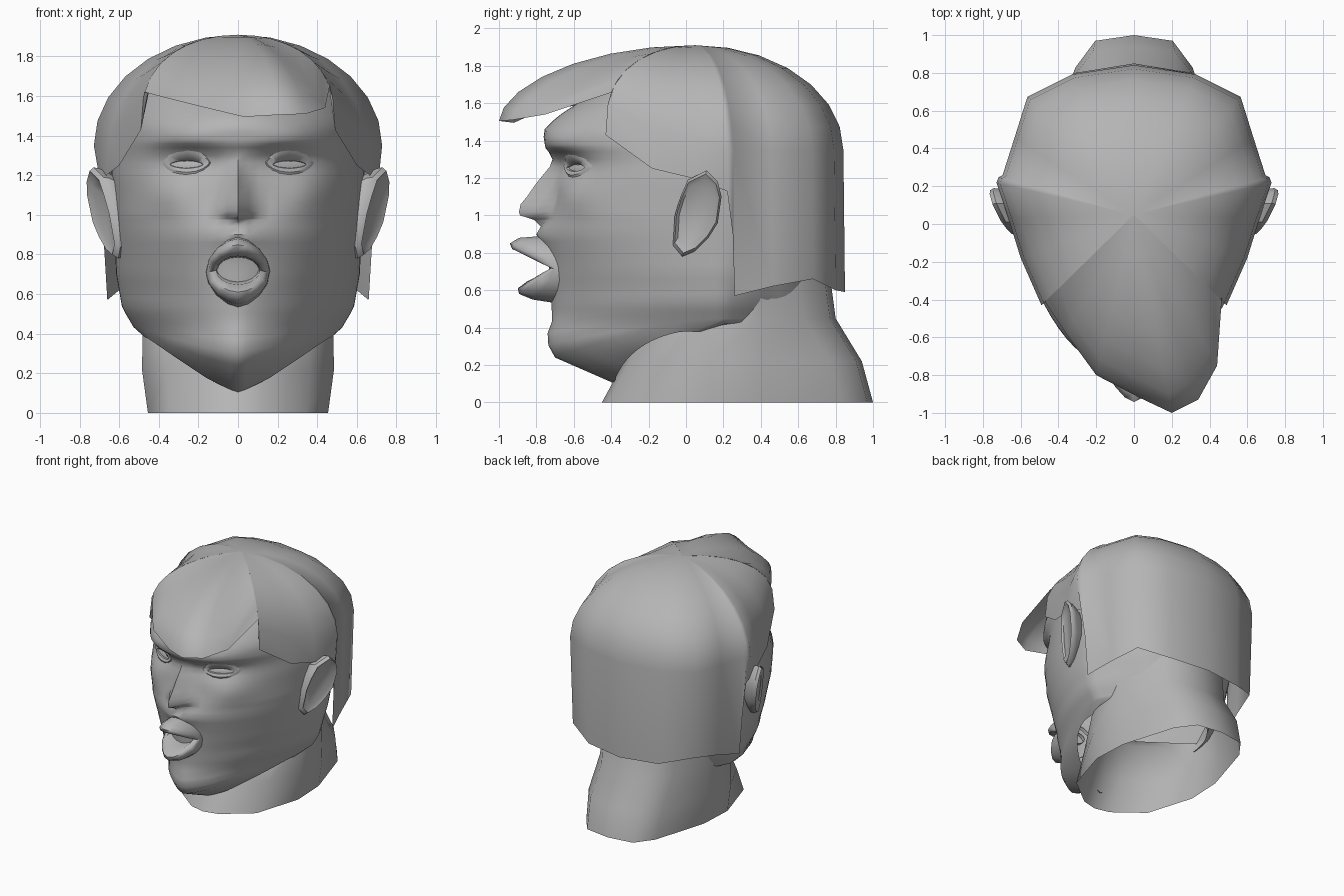
import bpy, bmesh, math
from math import sin, cos, pi, exp, sqrt

if "Cube" in bpy.data.objects:
    bpy.data.objects.remove(bpy.data.objects["Cube"])

grey = bpy.data.materials.new("plain grey")
grey.diffuse_color = (0.46, 0.46, 0.46, 1)
grey.use_nodes = True
grey.node_tree.nodes["Principled BSDF"].inputs["Base Color"].default_value = grey.diffuse_color


def lerp(table, z):
    """Piecewise linear lookup in (z, value) pairs."""
    if z <= table[0][0]:
        return table[0][1]
    for (a, p), (b, q) in zip(table, table[1:]):
        if z <= b:
            return p + (q - p) * (z - a) / (b - a)
    return table[-1][1]


def loft(name, loops, cap_end=False, cap_start=False, angle=40, mirror=False):
    """Skin equal-length closed loops of points."""
    bm = bmesh.new()
    rows = [[bm.verts.new(p) for p in loop] for loop in loops]
    n = len(rows[0])
    for a, b in zip(rows, rows[1:]):
        for i in range(n):
            j = (i + 1) % n
            bm.faces.new((a[i], a[j], b[j], b[i]))
    if cap_end:
        bm.faces.new(rows[-1])
    if cap_start:
        bm.faces.new(rows[0][::-1])
    bmesh.ops.remove_doubles(bm, verts=bm.verts, dist=1e-4)
    bmesh.ops.recalc_face_normals(bm, faces=bm.faces)
    me = bpy.data.meshes.new(name)
    bm.to_mesh(me)
    bm.free()
    ob = bpy.data.objects.new(name, me)
    bpy.context.collection.objects.link(ob)
    me.materials.append(grey)
    bpy.ops.object.select_all(action='DESELECT')
    ob.select_set(True)
    bpy.context.view_layer.objects.active = ob
    bpy.ops.object.shade_smooth_by_angle(angle=math.radians(angle))
    if mirror:
        ob.modifiers.new("mirror", 'MIRROR')
    return ob


# Head outline by height: half width, front depth, back depth
WIDTH = [(.1, .36), (.37, .49), (.53, .585), (.7, .615), (1, .63), (1.2, .64),
         (1.45, .62), (1.6, .56), (1.75, .44), (1.82, .33), (1.87, .14)]
FRONT = [(.1, -.62), (.24, -.70), (.34, -.755), (.42, -.715), (.55, -.72), (.74, -.735),
         (.9, -.76), (1.1, -.71), (1.28, -.69), (1.36, -.75), (1.45, -.765), (1.52, -.70),
         (1.6, -.58), (1.75, -.35), (1.82, -.2), (1.87, -.05)]
BACK = [(.1, .64), (.5, .7), (.8, .75), (1.3, .79), (1.6, .70), (1.75, .55), (1.82, .42), (1.87, .2)]
REAR_NARROW = [(.43, .78), (.7, .9), (1, 1)]
POWER = [(.3, 1.6), (.6, 1.65), (1.0, 2)]
NOSE = [(.95, 0), (.975, .06), (1.0, .15), (1.04, .175), (1.17, .10), (1.3, .01), (1.34, 0)]
NOSE_W = [(.97, .06), (1.03, .12), (1.15, .07), (1.3, .06)]
CY = .2


def bump(x, z, x0, z0, sx, sz):
    return exp(-((x - x0) / sx) ** 2 - ((z - z0) / sz) ** 2)


def face_y(x, z):
    """Depth of the face surface, with nose, brow, sockets and cheeks."""
    x = abs(x)
    w, p = lerp(WIDTH, z), lerp(POWER, z)
    y = CY + (lerp(FRONT, z) - CY) * max(0, 1 - (x / w) ** p) ** (1 / p)
    y -= lerp(NOSE, z) * max(0, 1 - x / lerp(NOSE_W, z))
    y -= .035 * bump(x, z, .28, 1.39, .16, .045)
    y += .045 * bump(x, z, .24, 1.27, .13, .07)
    y -= .04 * bump(x, z, .36, 1.1, .12, .09)
    y -= .04 * bump(x, z, 0, .9, .12, .06)
    return y


# Head: rings that dip to a pointed chin at the front
COLS = 72
JAW = [(0, .24), (.2, .275), (.42, .35), (.56, .43)]
UNDER = [(0, .10), (.15, .17), (.3, .27), (.46, .38)]
zs = sorted({round(.5 + .04 * i, 3) for i in range(34)} | {.975, 1.0, 1.34, 1.36, 1.87})


def head_point(k, z):
    a = 2 * pi * k / COLS
    x, f = lerp(WIDTH, z) * sin(a), cos(a)
    if f > 1e-6:
        return (x, face_y(x, z), z)
    x *= 1 - (1 - lerp(REAR_NARROW, z)) * min(1, -2 * f)
    return (x, CY - f * (lerp(BACK, z) - CY), z)


loops = [[], []]
for k in range(COLS):
    a = 2 * pi * k / COLS
    ux = .47 * sin(a)
    if cos(a) > 0:
        uy, uz = .08 - .46 * cos(a), lerp(UNDER, abs(ux))
    else:
        uy, uz = .08 - .5 * cos(a), .4
    loops[0].append((ux, uy, uz))
    loops[1].append(head_point(k, lerp(JAW, abs(.56 * sin(a))) if cos(a) > 0 else .43))
jaw = loops[1]
for t in (.25, .5, .75):
    loops.append([head_point(k, jaw[k][2] + t * (zs[0] - jaw[k][2])) for k in range(COLS)])
loops += [[head_point(k, z) for k in range(COLS)] for z in zs]
loft("head", loops, cap_end=True, angle=50)

# Neck: open tube that leans back, short at the throat and tall at the nape
loops = []
for z, w, front, back in ((0, .455, -.45, 1.0), (.22, .485, -.33, .94), (.45, .48, -.2, .8), (.9, .5, -.15, .74)):
    half = [(0, front), (.27 * w, front + .03), (.75 * w, front + .2), (w, .12), (w * .97, .4),
            (.68 * w, back - .17), (.45 * w, back - .03), (0, back)]
    ring = [(x, y, z) for x, y in half] + [(-x, y, z) for x, y in half[-2:0:-1]]
    if z > .8:
        ring = [(x, y, .47 + .43 * min(1, max(0, (y - .1) / .5))) for x, y, _ in ring]
    loops.append(ring)
loft("neck", loops, angle=50)

# Hair: each column arcs from the crown to a shoulder, then drops to its cut edge
# (x, y, z, bow): a small bow value gives a squarer arc
side = [(.49, -.43, 1.43, .71), (.6, -.18, 1.25, .75), (.665, .03, 1.2, .8), (.69, .22, 1.13, 1),
        (.68, .25, .9, 1), (.66, .26, .57, 1), (.60, .46, .62, 1), (.535, .68, .66, 1), (.31, .80, .6, 1)]
edge = [(.2, -1, 1.505, 1.15), (.34, -.93, 1.51, 1.4), (.44, -.75, 1.54, 1.8), (.465, -.39, 1.66, .71)]
edge += side + [(0, .85, .59, 1)] + [(-x, y, z, b) for x, y, z, b in side[::-1]]
edge += [(-.45, -.37, 1.62, .71), (-.36, -.58, 1.59, 1.6), (-.2, -.8, 1.55, 1.4), (.03, -.92, 1.495, 1.2)]
STEPS = 7
loops = [[] for _ in range(STEPS + 2)]
for x, y, z, bow in edge:
    sx, sy, sz, full = x, y, z, .5 * pi
    if z > 1.6:  # temple corners stop part way down their arc
        sx, sy, sz = math.copysign(.49, x), -.43, 1.43
        full = math.acos(((z - sz) / (1.91 - sz)) ** (1 / bow))
    elif z < 1.18:
        sx, sy, sz = x * 1.055, y * .99, 1.35
    for i in range(STEPS + 1):
        t = full * i / STEPS
        loops[i].append((sx * sin(t), .05 + (sy - .05) * sin(t), sz + (1.91 - sz) * max(0, cos(t)) ** bow))
    loops[-1].append((x, y, z))
loft("hair", loops, angle=60)


# Rings of lips and eyelids that follow the face
def oval(x0, z0, rx, rz, depth, n=16, peak=0, px=1, pz=1):
    pts = []
    for i in range(n):
        a = 2 * pi * i / n
        c, s = cos(a), sin(a)
        x = x0 + rx * math.copysign(abs(c) ** px, c)
        z = z0 + rz * math.copysign(abs(s) ** pz, s)
        pts.append((x, face_y(x, z) - depth - peak * abs(s) ** .8, z))
    return pts


loft("lips", [oval(0, .71, .165, .18, -.03, px=1.2, pz=1.2), oval(0, .715, .16, .165, .01, peak=.09, px=1.2),
              oval(0, .715, .15, .135, .015, peak=.155, px=1.2), oval(0, .715, .13, .105, .015, peak=.16, px=1.1),
              oval(0, .72, .11, .072, .01, peak=.11), oval(0, .725, .1, .06, -.03)], angle=60)
loft("eyelids", [oval(.26, 1.265, .135, .08, -.02, pz=1.3), oval(.26, 1.265, .115, .05, .012, pz=1.3),
                 oval(.26, 1.255, .085, .02, .014, pz=1.3), oval(.26, 1.255, .08, .016, -.005, pz=1.3)],
     angle=45, mirror=True)
loft("eyes", [oval(.26, 1.255, .082, .02, .002), oval(.26, 1.255, .03, .008, .009)],
     cap_end=True, mirror=True)

# Ears: leaning slabs with a raised rim and a hollow
outline = [(.11, 1.24), (.17, 1.18), (.19, 1.1), (.17, .96), (.12, .88), (.05, .81),
           (-.02, .78), (-.07, .84), (-.06, 1.0), (-.03, 1.1), (.01, 1.19)]


def ear_loop(s, dx):
    pts = []
    for y, z in outline:
        y, z = .05 + (y - .05) * s, 1.02 + (z - 1.02) * s
        pts.append((.64 + .11 * (y + .07) / .26 + .03 * (z - 1.02) / .2 + dx, y, z))
    return pts


loft("ears", [ear_loop(.8, -.11), ear_loop(.97, -.05), ear_loop(1, -.02), ear_loop(.92, .005),
              ear_loop(.78, -.012)], cap_end=True, cap_start=True, angle=40, mirror=True)
